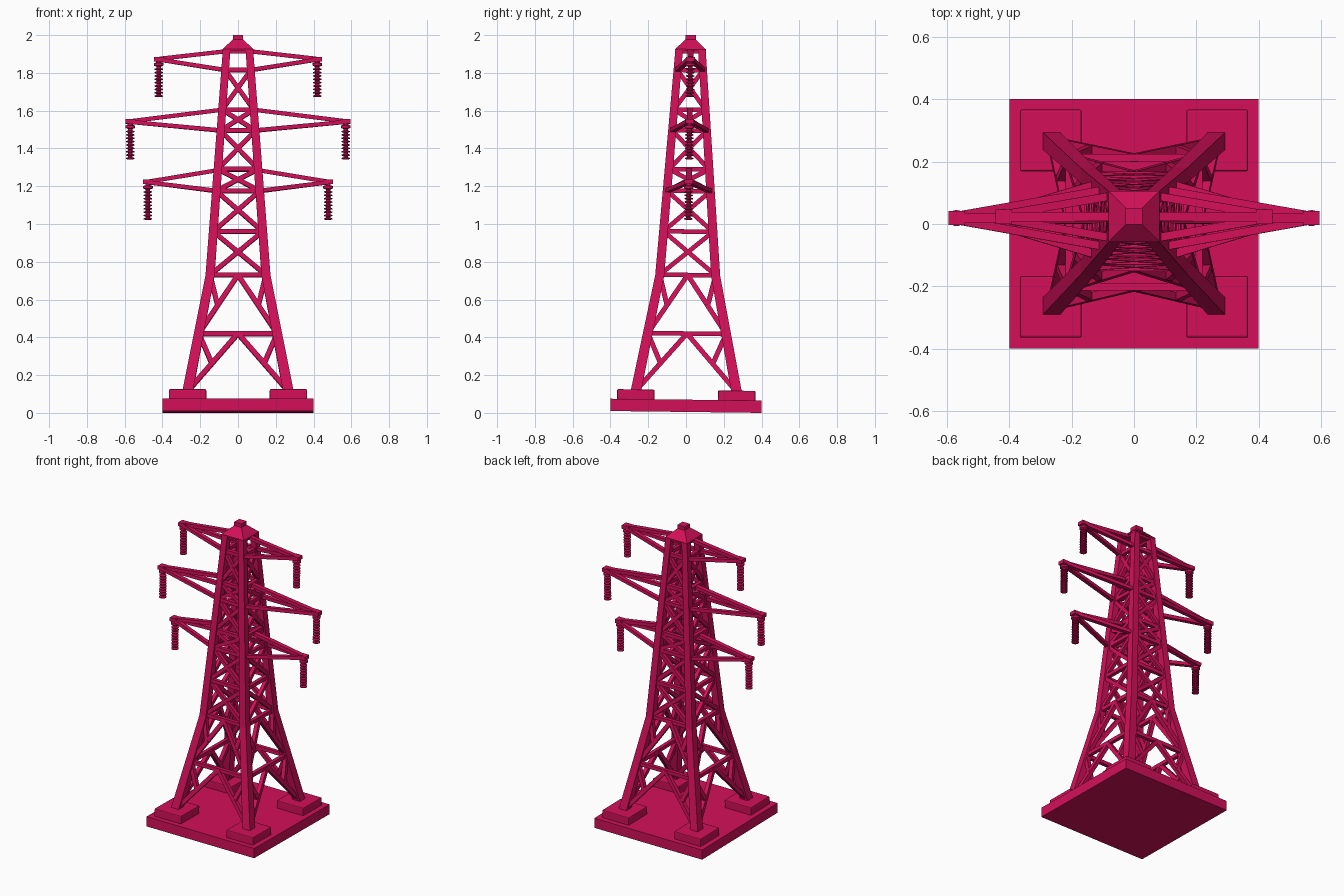
import bpy, bmesh, math
from mathutils import Vector, Matrix

if "Cube" in bpy.data.objects:
    bpy.data.objects.remove(bpy.data.objects["Cube"])

# the whole tower leans very slightly towards +y
LEAN = Matrix.Translation((0, 0, 0.005)) @ Matrix.Rotation(-0.0125, 4, 'X')
MAT = bpy.data.materials.new("magenta")
MAT.diffuse_color = (0.65, 0.005, 0.1, 1)
MAT.use_nodes = True
MAT.node_tree.nodes["Principled BSDF"].inputs["Base Color"].default_value = MAT.diffuse_color


def finish(bm, name, smooth=False):
    bmesh.ops.recalc_face_normals(bm, faces=bm.faces)
    bm.transform(LEAN)
    me = bpy.data.meshes.new(name)
    bm.to_mesh(me)
    bm.free()
    me.materials.append(MAT)
    ob = bpy.data.objects.new(name, me)
    bpy.context.collection.objects.link(ob)
    if smooth:
        bpy.context.view_layer.objects.active = ob
        ob.select_set(True)
        bpy.ops.object.shade_smooth_by_angle(angle=math.radians(35))
        ob.select_set(False)
    return ob


def loft(bm, rings):
    """Closed skin through rings of points."""
    rs = [[bm.verts.new(p) for p in r] for r in rings]
    n = len(rs[0])
    for a, b in zip(rs, rs[1:]):
        for i in range(n):
            bm.faces.new((a[i], a[(i + 1) % n], b[(i + 1) % n], b[i]))
    bm.faces.new(rs[0])
    bm.faces.new(rs[-1])


def square(x, y, z, h):
    return [(x - h, y - h, z), (x + h, y - h, z), (x + h, y + h, z), (x - h, y + h, z)]


def beam(bm, p, q, w=0.024, t=0.024, normal=(0, 1, 0)):
    """Rectangular bar, w wide across and t thick along the normal."""
    p, q = Vector(p), Vector(q)
    u = (q - p).cross(Vector(normal)).normalized() * w / 2
    v = u.cross(q - p).normalized() * t / 2
    loft(bm, [[c - u - v, c + u - v, c + u + v, c - u + v] for c in (p, q)])


def box(bm, c, s):
    return bmesh.ops.create_cube(bm, size=1, matrix=Matrix.Translation(c) @ Matrix.Diagonal((*s, 1)))


# leg centre line: height, offset from axis, half thickness
LEG = [(0.1, 0.268, 0.028), (0.722, 0.148, 0.024), (1.92, 0.06, 0.02)]


def off(z):
    a, b = (LEG[0], LEG[1]) if z < LEG[1][0] else (LEG[1], LEG[2])
    return a[1] + (b[1] - a[1]) * (z - a[0]) / (b[0] - a[0])


# base slab
bm = bmesh.new()
box(bm, (0, 0, 0.0325), (0.8, 0.8, 0.065))
finish(bm, "base_slab")

# footings and legs at the four corners
feet, legs = bmesh.new(), bmesh.new()
for sx in (-1, 1):
    for sy in (-1, 1):
        box(feet, (sx * 0.267, sy * 0.267, 0.088), (0.198, 0.198, 0.056))
        loft(legs, [square(sx * o, sy * o, z, h) for z, o, h in LEG])
bmesh.ops.bevel(feet, geom=feet.edges[:], offset=0.006, segments=2, affect='EDGES', profile=0.5)
finish(feet, "footings")
finish(legs, "legs")

# lattice bracing, made for one face and turned to all four
LEVELS = [0.415, 0.725, 0.955, 1.17, 1.285, 1.49, 1.6, 1.81, 1.91]
rings, diagonals = bmesh.new(), bmesh.new()


def bar(bm, turn, a, b, w):
    """Bar between (x, z) points lying in a tower face."""
    p, q = (turn @ Vector((x, -off(z), z)) for x, z in (a, b))
    beam(bm, p, q, w, w, turn @ Vector((0, 1, 0)))


for k in range(4):
    turn = Matrix.Rotation(k * math.pi / 2, 3, 'Z')
    for z in LEVELS:
        bar(rings, turn, (-off(z), z), (off(z), z), 0.024)
    for s in (-1, 1):
        # inverted V panels with short corner struts
        for z0, z1 in ((0.11, 0.415), (0.415, 0.725)):
            bar(diagonals, turn, (0, z1), (s * off(z0), z0), 0.026)
            bar(diagonals, turn, (s * off(z1), z1),
                (s * off(z0) * 0.52, z1 - 0.52 * (z1 - z0)), 0.026)
        # crossed panels
        for z0, z1 in zip(LEVELS[1:-2], LEVELS[2:-1]):
            bar(diagonals, turn, (-s * off(z0), z0), (s * off(z1), z1), 0.024)
finish(rings, "horizontal_braces")
finish(diagonals, "diagonal_braces")

# peak cap
bm = bmesh.new()
loft(bm, [square(0, 0, z, h) for z, h in
          ((1.912, 0.082), (1.92, 0.082), (1.972, 0.027), (1.996, 0.027))])
finish(bm, "peak_cap")

# insulator profile: radius, depth below arm tip
PROFILE = [(0.014, 0.0), (0.014, 0.014), (0.026, 0.018), (0.026, 0.03), (0.012, 0.036)]
for i in range(9):
    d = 0.043 + i * 0.0178
    PROFILE += [(0.012, d), (0.0225, d + 0.004), (0.0225, d + 0.009), (0.012, d + 0.012)]

# cross arms: name, tip x, tip z, lower ring, upper ring
ARMS = [("top", 0.445, 1.868, 1.81, 1.91),
        ("middle", 0.595, 1.538, 1.49, 1.6),
        ("bottom", 0.502, 1.218, 1.17, 1.28)]
for name, tip, z, lo, up in ARMS:
    arm, ins = bmesh.new(), bmesh.new()
    for s in (-1, 1):
        end = s * (tip - 0.03)
        beam(arm, (s * off(up), 0, up), (end, 0, z + 0.002), 0.022, 0.03)
        for sy in (-1, 1):
            beam(arm, (s * off(lo), sy * off(lo), lo), (end, sy * 0.008, z - 0.003), 0.022, 0.026)
        box(arm, (s * (tip - 0.026), 0, z), (0.052, 0.046, 0.024))
        cx = s * (tip - 0.025)
        loft(ins, [[(cx + r * math.cos(a * math.pi / 8), r * math.sin(a * math.pi / 8), z - d - 0.004)
                    for a in range(16)] for r, d in PROFILE])
    finish(arm, name + "_cross_arms")
    finish(ins, name + "_insulators", smooth=True)
